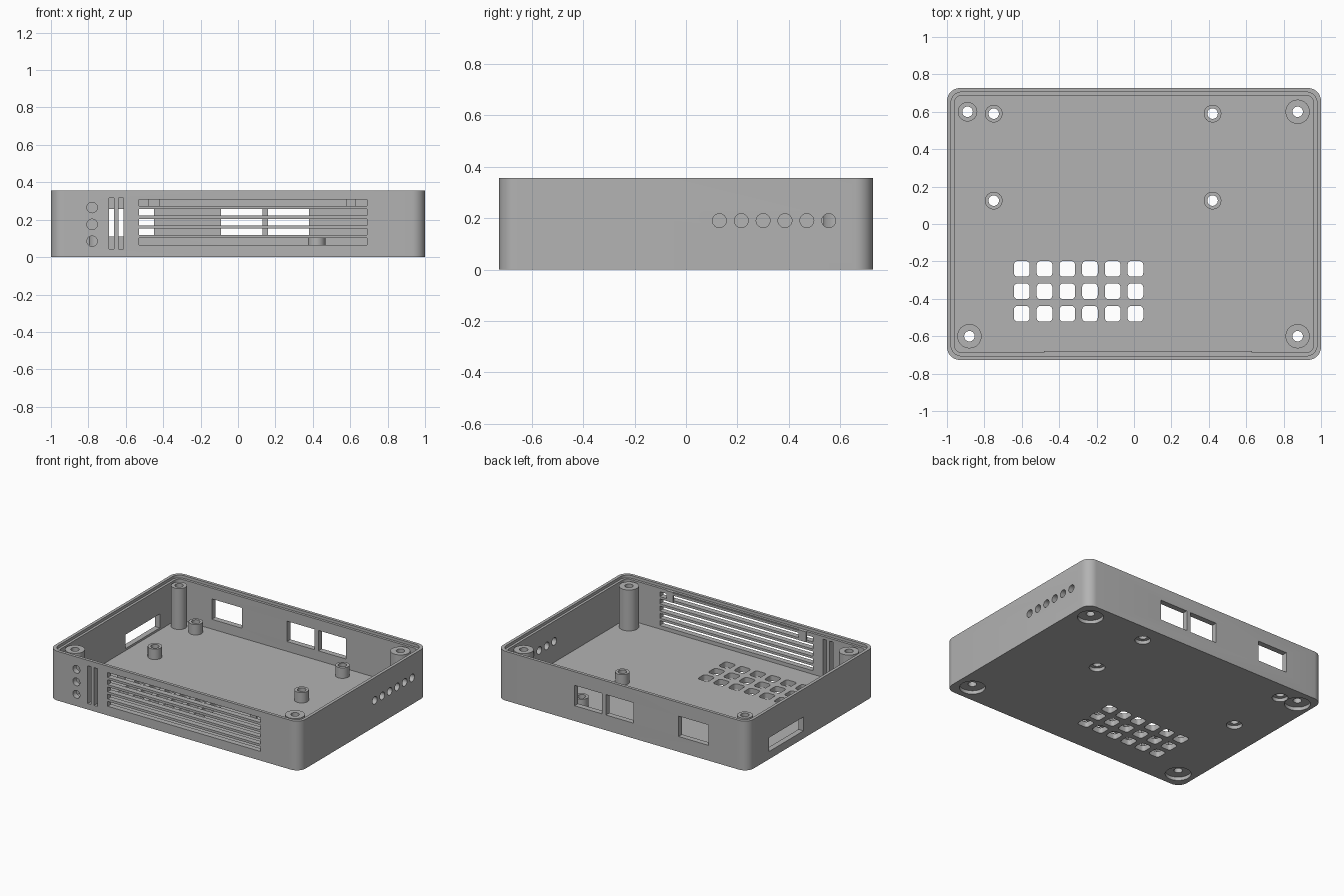
import bpy, bmesh, math
from mathutils import Matrix, Vector

if bpy.data.objects.get("Cube"):
    bpy.data.objects.remove(bpy.data.objects["Cube"], do_unlink=True)

grey = bpy.data.materials.new("plain grey")
grey.use_nodes = True
grey.diffuse_color = (0.45, 0.45, 0.45, 1)
grey.node_tree.nodes["Principled BSDF"].inputs["Base Color"].default_value = grey.diffuse_color

WIDTH, DEPTH, HEIGHT = 1.0, 0.727, 0.355
FLOOR, WALL, LEDGE_Z = 0.04, 0.04, 0.335


def finish(bm, name):
    bmesh.ops.recalc_face_normals(bm, faces=bm.faces)
    mesh = bpy.data.meshes.new(name)
    bm.to_mesh(mesh)
    bm.free()
    mesh.materials.append(grey)
    obj = bpy.data.objects.new(name, mesh)
    bpy.context.collection.objects.link(obj)
    return obj


def smooth(obj):
    bpy.ops.object.select_all(action='DESELECT')
    obj.select_set(True)
    bpy.context.view_layer.objects.active = obj
    bpy.ops.object.shade_smooth_by_angle(angle=math.radians(35))


def add_box(bm, x, y, z, radius=0.0, segments=4):
    """Box between (min, max) pairs, with optional rounded upright edges."""
    size = [b - a for a, b in (x, y, z)]
    centre = Vector([(a + b) / 2 for a, b in (x, y, z)])
    part = bmesh.new()
    bmesh.ops.create_cube(part, size=1, matrix=Matrix.Translation(centre) @ Matrix.Diagonal((*size, 1)))
    if radius:
        upright = [e for e in part.edges if abs(e.verts[0].co.z - e.verts[1].co.z) > 1e-4]
        bmesh.ops.bevel(part, geom=upright, offset=radius, segments=segments, affect='EDGES', profile=0.5)
    temp = bpy.data.meshes.new("temp")
    part.to_mesh(temp)
    part.free()
    bm.from_mesh(temp)
    bpy.data.meshes.remove(temp)


def add_cylinder(bm, centre, radius, length, axis='Z'):
    turn = {'X': Matrix.Rotation(math.pi / 2, 4, 'Y'), 'Y': Matrix.Rotation(math.pi / 2, 4, 'X'),
            'Z': Matrix.Identity(4)}[axis]
    bmesh.ops.create_cone(bm, cap_ends=True, segments=32, radius1=radius, radius2=radius,
                          depth=length, matrix=Matrix.Translation(centre) @ turn)


def cut(obj, bm):
    cutter = finish(bm, "cutter")
    cutter.hide_render = True
    mod = obj.modifiers.new("cut", 'BOOLEAN')
    mod.operation, mod.solver, mod.object = 'DIFFERENCE', 'EXACT', cutter
    bpy.context.view_layer.objects.active = obj
    bpy.ops.object.modifier_apply(modifier=mod.name)
    bpy.data.objects.remove(cutter, do_unlink=True)


def rounded_slab(inset, z, radius):
    bm = bmesh.new()
    w, d = WIDTH - inset, DEPTH - inset
    add_box(bm, (-w, w), (-d, d), z, radius, 8)
    return bm


# Open tray with a stepped rim
shell = finish(rounded_slab(0, (0, HEIGHT), 0.07), "case_shell")
cut(shell, rounded_slab(WALL, (FLOOR, 1), 0.04))
cut(shell, rounded_slab(0.022, (LEDGE_Z, 1), 0.055))

# Screw positions: x, y, outer radius
posts = [(-0.89, 0.60, 0.052), (0.875, 0.60, 0.065), (-0.88, -0.60, 0.065), (0.875, -0.60, 0.065)]
standoffs = [(x, y, 0.047) for x in (-0.75, 0.42) for y in (0.125, 0.59)]

holes = bmesh.new()
# Floor grille
for col in range(6):
    for row in range(3):
        x, y = -0.6 + 0.1215 * col, -0.24 - 0.12 * row
        add_box(holes, (x - 0.042, x + 0.042), (y - 0.042, y + 0.042), (-0.1, 0.1), 0.02)
# Front cooling slots
for row in range(5):
    z = 0.066 + 0.052 * row
    add_box(holes, (-0.53, 0.69), (-0.8, -0.66), (z, z + 0.035))
# Front upright slits and indicator holes
for x in (-0.677, -0.626):
    add_box(holes, (x - 0.013, x + 0.013), (-0.8, -0.66), (FLOOR + 0.003, 0.315))
for z in (0.085, 0.175, 0.265):
    add_cylinder(holes, (-0.78, -0.73, z), 0.028, 0.14, 'Y')
# Side row of round holes
for i in range(6):
    add_cylinder(holes, (1, 0.13 + 0.085 * i, 0.19), 0.027, 0.14, 'X')
# Rear connector windows and side window
for x in ((-0.69, -0.45), (-0.09, 0.13), (0.16, 0.38)):
    add_box(holes, x, (0.66, 0.8), (0.11, 0.257))
add_box(holes, (-1.1, -0.93), (0.09, 0.48), (0.055, 0.155))
# Screw holes through the floor
for x, y, r in posts + standoffs:
    add_cylinder(holes, (x, y, 0), 0.028, 0.2)
cut(shell, holes)

# Screw head recesses under the floor
recesses = bmesh.new()
for x, y, r in posts:
    add_cylinder(recesses, (x, y, 0), 0.085, 0.05)
for x, y, r in standoffs:
    add_cylinder(recesses, (x, y, 0), 0.052, 0.05)
cut(shell, recesses)
smooth(shell)


def tube(name, x, y, radius, top):
    """Hollow screw pillar standing on the floor."""
    bm = bmesh.new()
    profile = [(0.028, FLOOR), (radius, FLOOR), (radius, top), (0.028, top)]
    verts = [bm.verts.new((r, 0, z)) for r, z in profile]
    edges = [bm.edges.new((verts[i], verts[(i + 1) % 4])) for i in range(4)]
    bmesh.ops.spin(bm, geom=verts + edges, cent=(0, 0, 0), axis=(0, 0, 1),
                   angle=math.tau, steps=32, use_merge=True)
    bmesh.ops.remove_doubles(bm, verts=bm.verts, dist=1e-5)
    bmesh.ops.translate(bm, verts=bm.verts, vec=(x, y, 0))
    smooth(finish(bm, name))


for i, (x, y, r) in enumerate(posts):
    tube(f"corner_post_{i + 1}", x, y, r, LEDGE_Z)
for i, (x, y, r) in enumerate(standoffs):
    tube(f"board_standoff_{i + 1}", x, y, r, 0.115)

# Thin catch bar with end tabs inside the front wall
catch = bmesh.new()
add_box(catch, (-0.42, 0.58), (-0.69, -0.68), (0.313, 0.33))
for x in ((-0.48, -0.42), (0.58, 0.63)):
    add_box(catch, x, (-0.69, -0.68), (0.26, LEDGE_Z))
finish(catch, "front_catch_bar")
